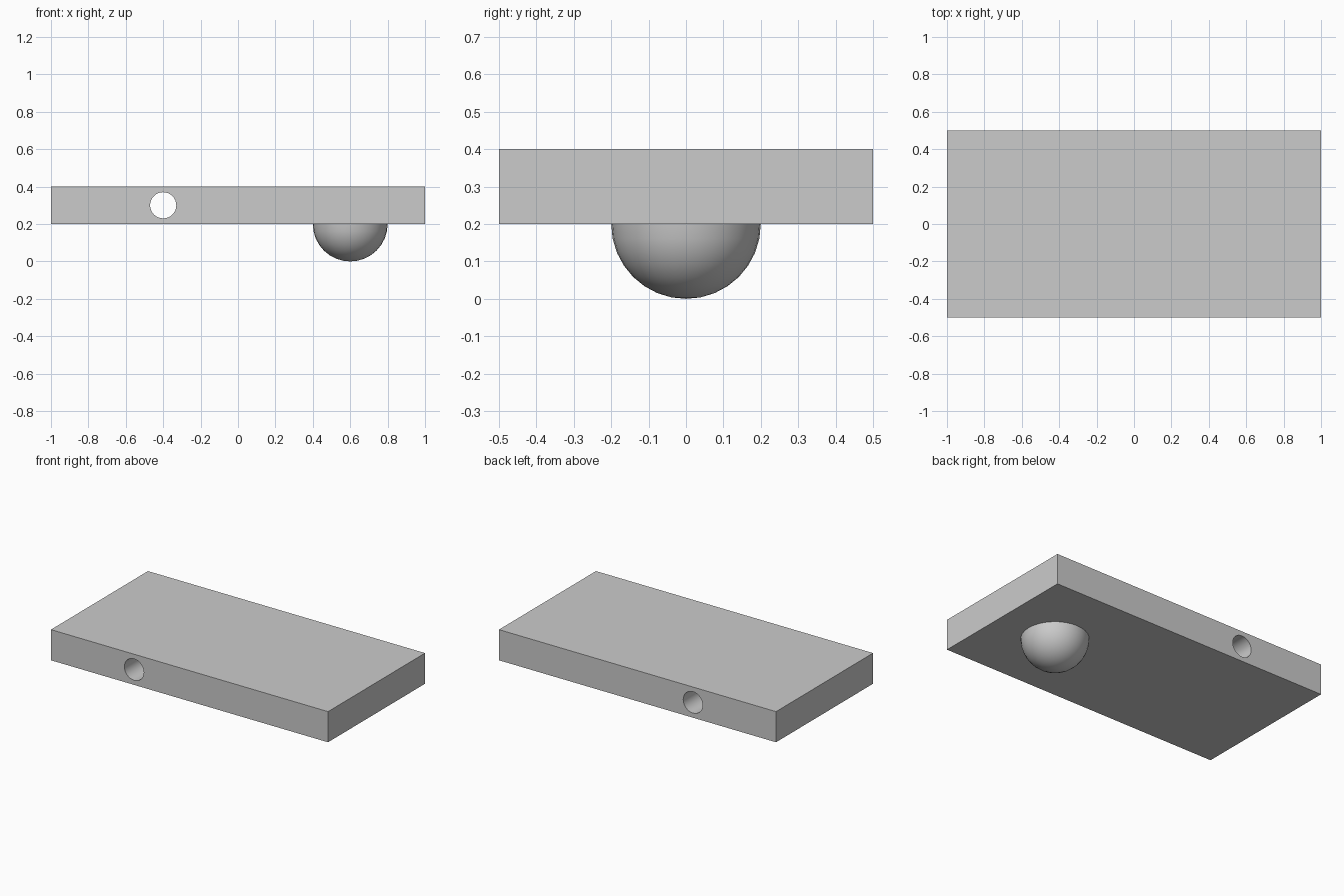
import bpy, bmesh, math
from mathutils import Matrix, Vector

cube = bpy.data.objects.get("Cube")
if cube:
    bpy.data.objects.remove(cube, do_unlink=True)

grey = bpy.data.materials.new("plain grey")
grey.use_nodes = True
colour = (0.6, 0.6, 0.6, 1)
grey.diffuse_color = colour
grey.node_tree.nodes["Principled BSDF"].inputs["Base Color"].default_value = colour


def add_part(name, bm):
    mesh = bpy.data.meshes.new(name)
    bm.to_mesh(mesh)
    bm.free()
    mesh.materials.append(grey)
    obj = bpy.data.objects.new(name, mesh)
    bpy.context.collection.objects.link(obj)
    return obj


def smooth(obj):
    bpy.ops.object.select_all(action="DESELECT")
    obj.select_set(True)
    bpy.context.view_layer.objects.active = obj
    bpy.ops.object.shade_smooth_by_angle(angle=math.radians(30))


# Flat slab
bm = bmesh.new()
bmesh.ops.create_cube(bm, size=1, matrix=Matrix.Translation((0, 0, 0.3)) @ Matrix.Diagonal((2, 1, 0.2, 1)))
slab = add_part("slab", bm)

# Round hole running from front to back
bm = bmesh.new()
bmesh.ops.create_cone(bm, cap_ends=True, segments=32, radius1=0.07, radius2=0.07, depth=1.4,
                      matrix=Matrix.Translation((-0.4, 0, 0.3)) @ Matrix.Rotation(math.pi / 2, 4, "X"))
drill = add_part("hole_cutter", bm)
drill.hide_render = True
cut = slab.modifiers.new("hole", "BOOLEAN")
cut.operation = "DIFFERENCE"
cut.solver = "EXACT"
cut.object = drill
bpy.context.view_layer.objects.active = slab
bpy.ops.object.modifier_apply(modifier=cut.name)
bpy.data.objects.remove(drill, do_unlink=True)
smooth(slab)

# Half ball hanging under the slab
bm = bmesh.new()
bmesh.ops.create_uvsphere(bm, u_segments=32, v_segments=16, radius=0.2,
                          matrix=Matrix.Translation((0.6, 0, 0.2)))
bmesh.ops.bisect_plane(bm, geom=bm.verts[:] + bm.edges[:] + bm.faces[:], dist=0.0001,
                       plane_co=Vector((0, 0, 0.2)), plane_no=Vector((0, 0, 1)), clear_outer=True)
dome = add_part("under_dome", bm)
smooth(dome)
